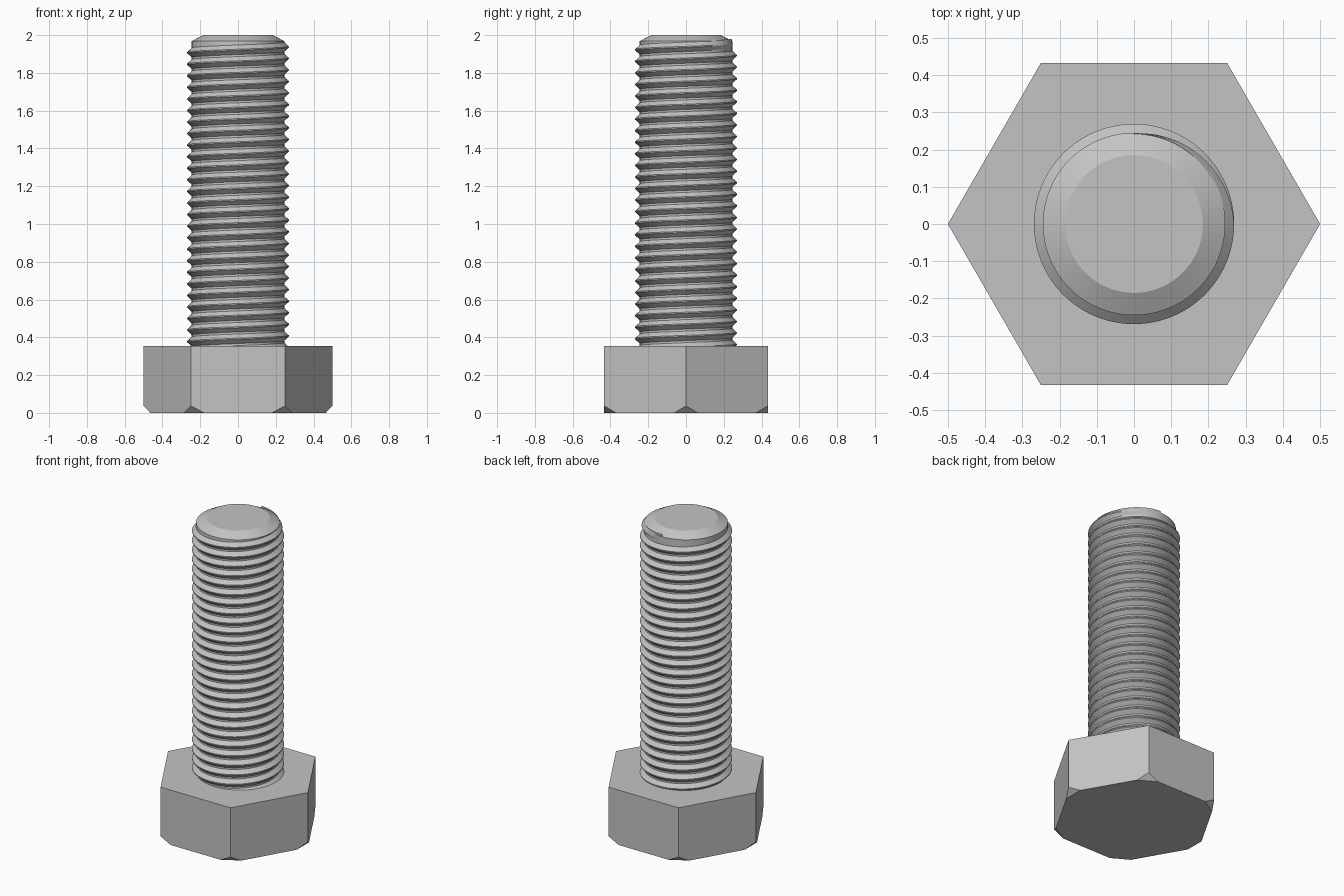
import bpy, bmesh, math

cube = bpy.data.objects.get("Cube")
if cube:
    bpy.data.objects.remove(cube, do_unlink=True)

# Single steel grey colour
steel = bpy.data.materials.new("steel grey")
steel.use_nodes = True
steel.diffuse_color = (0.55, 0.55, 0.55, 1)
steel.node_tree.nodes["Principled BSDF"].inputs["Base Color"].default_value = (0.55, 0.55, 0.55, 1)

HEAD_H, TOP = 0.355, 2.0
CORE_R, CREST_R = 0.245, 0.269
SEGS = 96


def polar(r, a, z):
    return (r * math.cos(a), r * math.sin(a), z)


def finish(name, bm, smooth=False):
    bmesh.ops.recalc_face_normals(bm, faces=bm.faces)
    mesh = bpy.data.meshes.new(name)
    bm.to_mesh(mesh)
    bm.free()
    mesh.materials.append(steel)
    obj = bpy.data.objects.new(name, mesh)
    bpy.context.collection.objects.link(obj)
    if smooth:
        bpy.ops.object.select_all(action='DESELECT')
        obj.select_set(True)
        bpy.context.view_layer.objects.active = obj
        bpy.ops.object.shade_smooth_by_angle(angle=math.radians(20))
    return obj


def bridge(bm, rings, closed_around=True):
    for a, b in zip(rings, rings[1:]):
        n = len(a)
        for i in range(n):
            j = (i + 1) % n
            bm.faces.new((a[i], a[j], b[j], b[i]))
    bm.faces.new(rings[0])
    bm.faces.new(rings[-1])


# Hexagonal head with its lower corners cut off
bm = bmesh.new()
R, CUT, CUT_H = 0.5, 0.072, 0.037
hexagon = [polar(R, math.radians(60 * i), 0) for i in range(6)]


def along(a, b, t, z):
    return bm.verts.new((a[0] + (b[0] - a[0]) * t, a[1] + (b[1] - a[1]) * t, z))


corners = []
for i, c in enumerate(hexagon):
    before, after = hexagon[i - 1], hexagon[(i + 1) % 6]
    corners.append((along(c, c, 0, HEAD_H), along(c, c, 0, CUT_H),
                    along(c, before, CUT / R, 0), along(c, after, CUT / R, 0)))
for i, (top, apex, left, right) in enumerate(corners):
    top2, apex2, left2, _ = corners[(i + 1) % 6]
    bm.faces.new((top, apex, right, left2, apex2, top2))
    bm.faces.new((apex, left, right))
bm.faces.new([c[0] for c in corners])
bm.faces.new([v for c in corners for v in c[2:]])
finish("hex_head", bm)

# Shank core with a bevelled tip
bm = bmesh.new()
profile = [(CORE_R, HEAD_H - 0.05), (CORE_R, 1.968), (0.185, TOP)]
rings = [[bm.verts.new(polar(r, 2 * math.pi * k / SEGS, z)) for k in range(SEGS)]
         for r, z in profile]
bridge(bm, rings)
finish("shank_core", bm, True)

# Right-handed helical thread, fading out over its last quarter turn
bm = bmesh.new()
PITCH, TURNS, END_Z = 0.0612, 26.6, 1.953
steps = int(TURNS * SEGS)
sections = []
for k in range(steps + 1):
    back = (steps - k) / SEGS
    angle = math.pi / 2 - 2 * math.pi * back
    z = END_Z - PITCH * back
    root = CORE_R - 0.003
    crest = root + 0.001 + (CREST_R - root - 0.001) * min(1, back / 0.25)
    section = [(root, -0.028), (crest, -0.003), (crest, 0.003), (root, 0.028)]
    sections.append([bm.verts.new(polar(r, angle, z + dz)) for r, dz in section])
bridge(bm, sections)
finish("screw_thread", bm, True)
